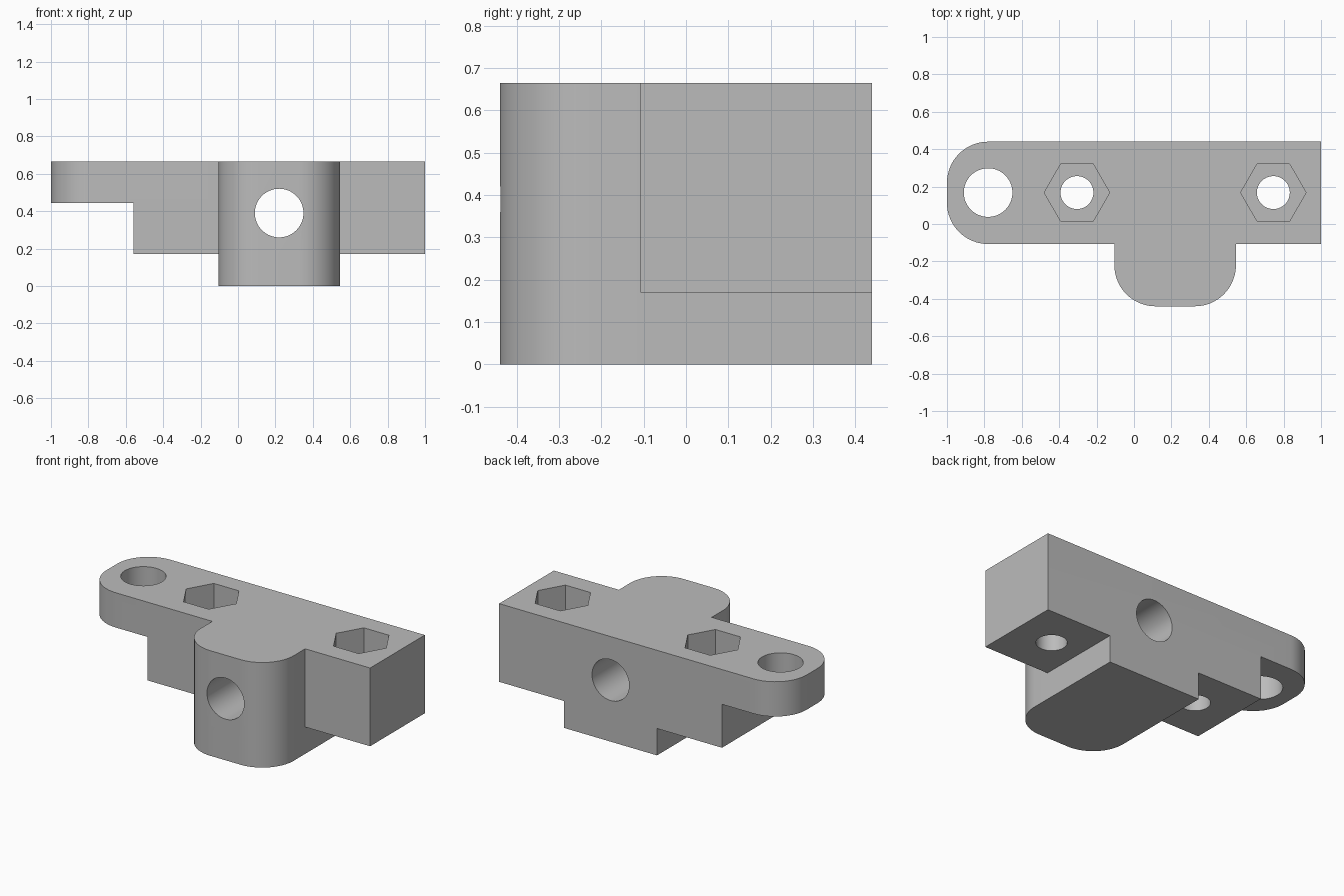
import bpy, bmesh, math

if "Cube" in bpy.data.objects:
    bpy.data.objects.remove(bpy.data.objects["Cube"])

TOP, MID_Y = 0.665, 0.168

grey = bpy.data.materials.new("plain grey")
grey.use_nodes = True
colour = (0.5, 0.5, 0.5, 1)
grey.diffuse_color = colour
grey.node_tree.nodes["Principled BSDF"].inputs["Base Color"].default_value = colour


def prism(name, outline, z0, z1):
    """Solid made by raising a flat outline from z0 to z1."""
    bm = bmesh.new()
    face = bm.faces.new([bm.verts.new((x, y, z0)) for x, y in outline])
    raised = bmesh.ops.extrude_face_region(bm, geom=[face])["geom"]
    verts = [v for v in raised if isinstance(v, bmesh.types.BMVert)]
    bmesh.ops.translate(bm, verts=verts, vec=(0, 0, z1 - z0))
    bmesh.ops.recalc_face_normals(bm, faces=bm.faces)
    mesh = bpy.data.meshes.new(name)
    bm.to_mesh(mesh)
    bm.free()
    mesh.materials.append(grey)
    ob = bpy.data.objects.new(name, mesh)
    bpy.context.collection.objects.link(ob)
    return ob


def arc(cx, cy, r, start, end, steps):
    angles = [math.radians(start + (end - start) * i / steps) for i in range(steps + 1)]
    return [(cx + r * math.cos(a), cy + r * math.sin(a)) for a in angles]


def circle(cx, cy, r, sides=64):
    return arc(cx, cy, r, 0, 360, sides)[:-1]


def boolean(target, tool, operation):
    mod = target.modifiers.new(tool.name, 'BOOLEAN')
    mod.operation, mod.solver, mod.object = operation, 'EXACT', tool
    bpy.context.view_layer.objects.active = target
    bpy.ops.object.modifier_apply(modifier=mod.name)
    bpy.data.objects.remove(tool)


BACK, FRONT, BOSS_FRONT = 0.44, -0.107, -0.44
BOSS_L, BOSS_R, STEP_X, R = -0.105, 0.545, -0.56, 0.22

# Top plate: rounded end tab, bar and boss outline in one piece
plate = [(1, BACK)]
plate += arc(-1 + R, BACK - R, R, 90, 180, 16)
plate += arc(-1 + R, FRONT + R, R, 180, 270, 16)
boss_front = [(BOSS_L, FRONT)]
boss_front += arc(BOSS_L + R, BOSS_FRONT + R, R, 180, 270, 16)
boss_front += arc(BOSS_R - R, BOSS_FRONT + R, R, 270, 360, 16)
boss_front += [(BOSS_R, FRONT)]
plate += boss_front + [(1, FRONT)]
body = prism("mounting_bracket", plate, 0.445, TOP)

# Thick middle of the bar, and the boss that reaches the ground
bar = [(1, BACK), (STEP_X, BACK), (STEP_X, FRONT)] + boss_front + [(1, FRONT)]
boolean(body, prism("bar", bar, 0.17, 0.445), 'UNION')
boss = [(BOSS_R, BACK), (BOSS_L, BACK)] + boss_front
boolean(body, prism("boss", boss, 0, 0.17), 'UNION')

# Upright hole in the end tab
boolean(body, prism("tab_hole", circle(-0.78, MID_Y, 0.13), -0.1, 1), 'DIFFERENCE')

# Bolt holes with hexagonal nut pockets
for x in (-0.305, 0.745):
    boolean(body, prism("bolt_hole", circle(x, MID_Y, 0.088), -0.1, 1), 'DIFFERENCE')
    boolean(body, prism("nut_pocket", circle(x, MID_Y, 0.175, 6), 0.445, 1), 'DIFFERENCE')

# Rod hole running front to back through the boss
rod = prism("rod_hole", circle(0.22, -0.39, 0.13), -1, 1)
rod.rotation_euler.x = -math.pi / 2
bpy.context.view_layer.update()
boolean(body, rod, 'DIFFERENCE')

# Smooth curved walls, crisp edges
bpy.ops.object.select_all(action='DESELECT')
body.select_set(True)
bpy.context.view_layer.objects.active = body
bpy.ops.object.shade_smooth_by_angle(angle=math.radians(30))
